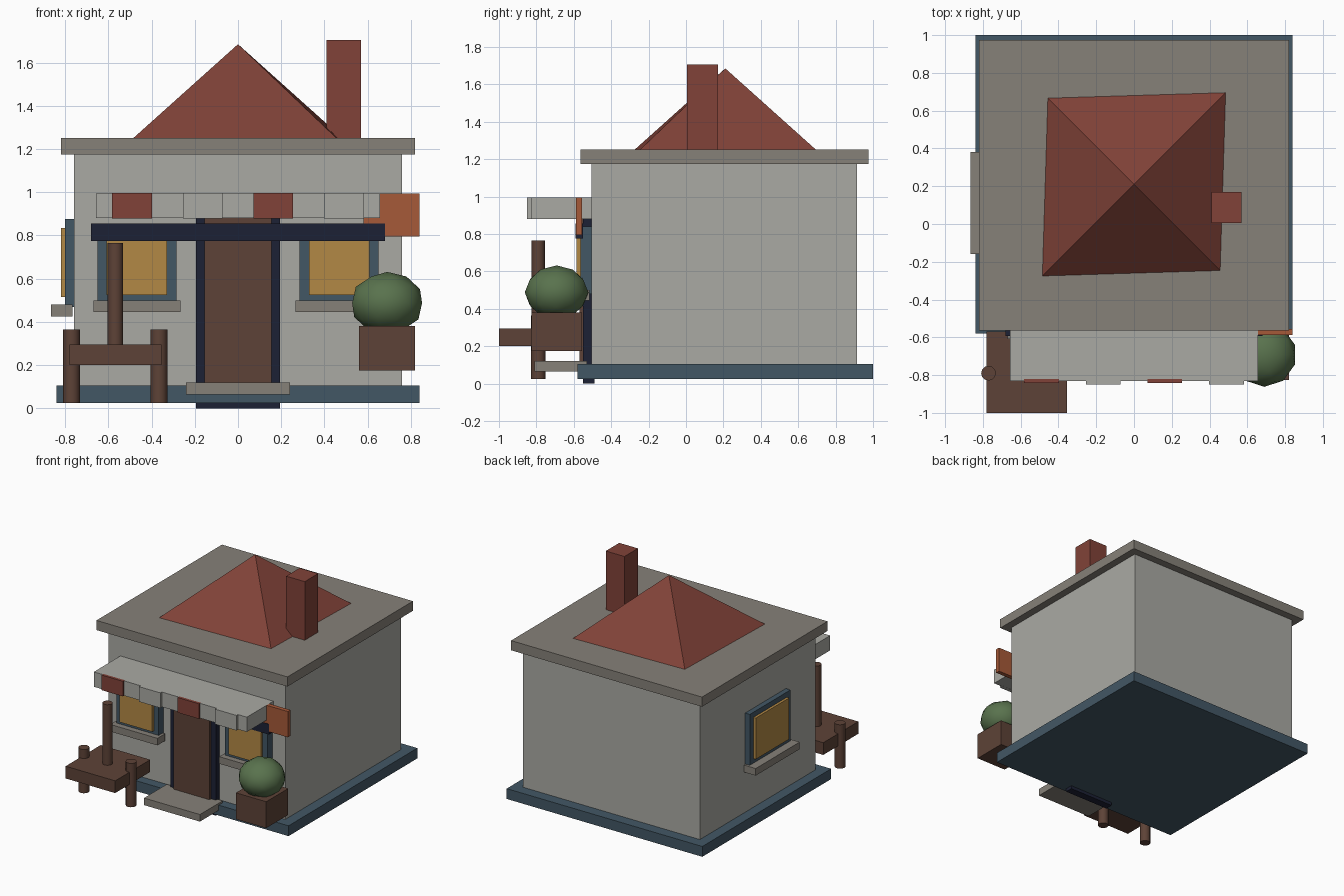
import bpy, math

if "Cube" in bpy.data.objects:
    bpy.data.objects.remove(bpy.data.objects["Cube"])

def mat(name, r, g, b):
    m = bpy.data.materials.new(name)
    m.diffuse_color = (r, g, b, 1)
    m.use_nodes = True
    m.node_tree.nodes["Principled BSDF"].inputs["Base Color"].default_value = m.diffuse_color
    return m

WALL = mat("plaster", 0.40, 0.40, 0.37)
STONE = mat("stone", 0.24, 0.22, 0.19)
BLUE = mat("slate_blue", 0.055, 0.095, 0.13)
NAVY = mat("navy", 0.012, 0.015, 0.035)
RED = mat("brick_red", 0.22, 0.055, 0.04)
WOOD = mat("brown_wood", 0.11, 0.055, 0.038)
AMBER = mat("amber_glass", 0.45, 0.25, 0.06)
ORANGE = mat("orange", 0.38, 0.10, 0.04)
GREEN = mat("leaf_green", 0.10, 0.17, 0.075)

def finish(name, m):
    o = bpy.context.object
    o.name = name
    o.data.materials.append(m)
    return o

def box(name, m, x, y, z):
    """Box from (min, max) ranges."""
    bpy.ops.mesh.primitive_cube_add(size=1, location=[sum(r) / 2 for r in (x, y, z)])
    o = finish(name, m)
    o.scale = [r[1] - r[0] for r in (x, y, z)]
    return o

def post(name, x, r, z0, z1):
    bpy.ops.mesh.primitive_cylinder_add(vertices=12, radius=r, depth=z1 - z0,
                                        location=(x, -0.79, (z0 + z1) / 2))
    finish(name, WOOD)
    bpy.ops.object.shade_smooth_by_angle(angle=math.radians(40))

# Main building
box("base_plinth", BLUE, (-0.84, 0.84), (-0.58, 1.0), (0.025, 0.105))
box("walls", WALL, (-0.76, 0.76), (-0.505, 0.915), (0.1, 1.18))
box("roof_slab", STONE, (-0.82, 0.82), (-0.565, 0.975), (1.175, 1.25))

# Slightly skewed pyramid roof
bpy.ops.mesh.primitive_cone_add(vertices=4, radius1=1, depth=0.435, location=(0, 0.21, 1.4675))
roof = finish("pyramid_roof", RED)
roof.scale = (0.645, 0.686, 1)
roof.rotation_euler.z = math.radians(-45)
box("chimney", RED, (0.41, 0.57), (0.005, 0.17), (1.22, 1.705))

# Door and step
box("door_frame", NAVY, (-0.195, 0.195), (-0.55, -0.49), (0.0, 0.9))
box("door", WOOD, (-0.155, 0.155), (-0.57, -0.53), (0.1, 0.89))
box("door_step", STONE, (-0.24, 0.24), (-0.81, -0.53), (0.065, 0.12))

# Front windows
for side, c in (("left", -0.4675), ("right", 0.4675)):
    box(side + "_window_frame", BLUE, (c - 0.182, c + 0.182), (-0.565, -0.5), (0.48, 0.84))
    box(side + "_window_glass", AMBER, (c - 0.14, c + 0.14), (-0.585, -0.55), (0.525, 0.80))
    box(side + "_window_sill", STONE, (c - 0.202, c + 0.202), (-0.61, -0.515), (0.445, 0.5))

# Side window
box("side_window_frame", BLUE, (-0.80, -0.75), (-0.14, 0.36), (0.47, 0.875))
box("side_window_glass", AMBER, (-0.82, -0.785), (-0.095, 0.315), (0.515, 0.835))
box("side_window_sill", STONE, (-0.865, -0.765), (-0.16, 0.38), (0.425, 0.48))

# Shop front beam, awning with valance flaps, hanging sign
box("front_beam", NAVY, (-0.68, 0.68), (-0.592, -0.55), (0.775, 0.855))
box("awning", WALL, (-0.657, 0.657), (-0.83, -0.5), (0.88, 0.995))
for i in range(4):
    c = -0.49 + i * 0.3267
    box(f"valance_flap_{i + 1}", (RED, WALL)[i % 2], (c - 0.092, c + 0.092),
        (-0.85 if i % 2 else -0.843, -0.82), (0.879, 0.996))
box("hanging_sign", ORANGE, (0.58, 0.84), (-0.588, -0.555), (0.795, 0.995))

# Planter with bush
box("planter", WOOD, (0.56, 0.82), (-0.825, -0.555), (0.175, 0.38))
bpy.ops.mesh.primitive_ico_sphere_add(subdivisions=2, radius=0.17, location=(0.69, -0.692, 0.487))
bush = finish("bush", GREEN)
bush.scale.z = 0.85
bpy.ops.object.shade_smooth()

# Bench with posts
box("bench_top", WOOD, (-0.78, -0.355), (-1.0, -0.57), (0.2, 0.295))
post("bench_left_post", -0.77, 0.039, 0.025, 0.365)
post("bench_right_post", -0.365, 0.039, 0.025, 0.365)
post("bench_tall_post", -0.567, 0.036, 0.28, 0.765)
